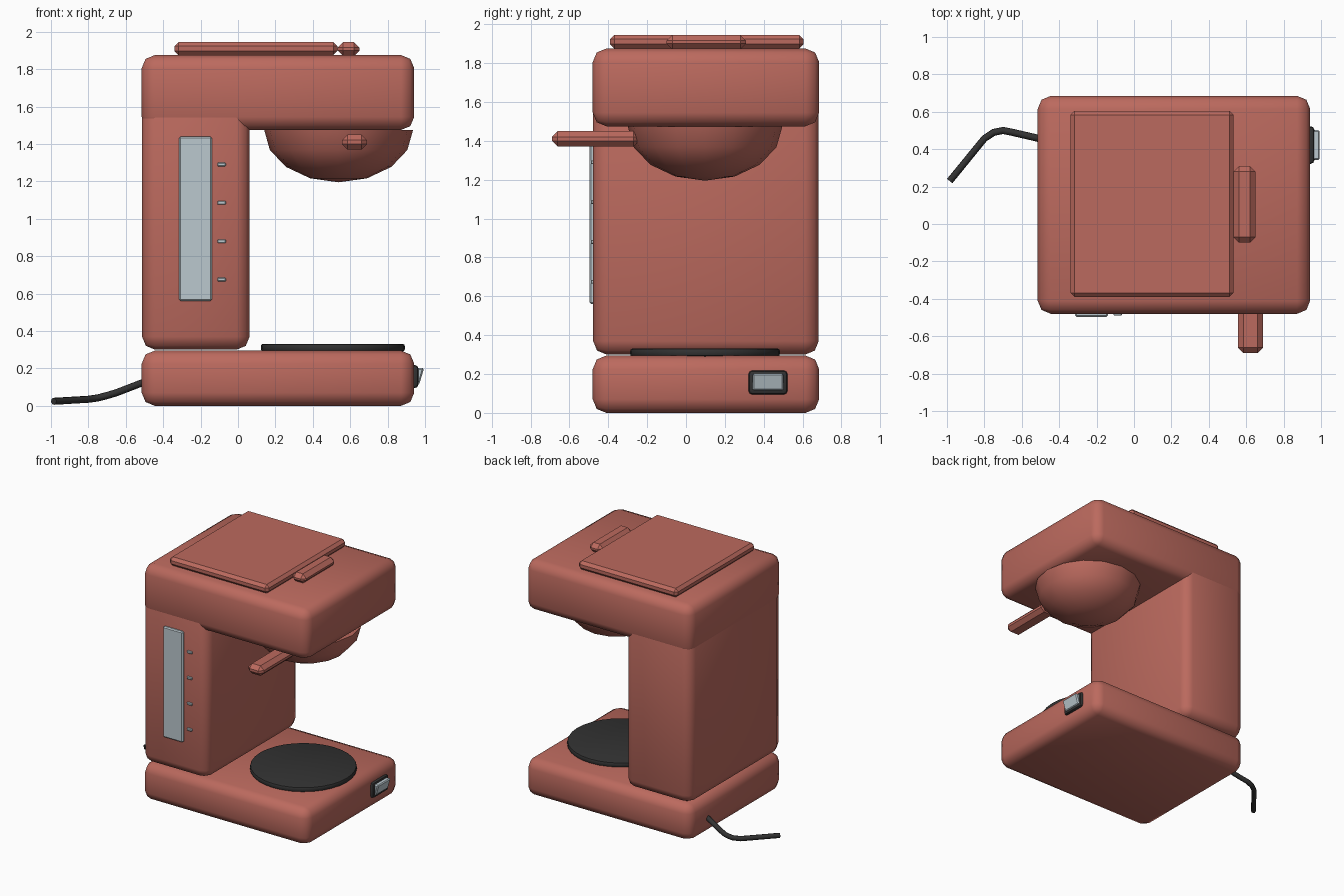
import bpy, bmesh
from math import radians
from mathutils import Vector

old = bpy.data.objects.get("Cube")
if old:
    bpy.data.objects.remove(old, do_unlink=True)


def material(name, rgb):
    m = bpy.data.materials.new(name)
    m.use_nodes = True
    m.diffuse_color = (*rgb, 1)
    m.node_tree.nodes["Principled BSDF"].inputs["Base Color"].default_value = (*rgb, 1)
    return m


RED = material("terracotta red", (0.50, 0.143, 0.112))
BLACK = material("soft black", (0.032, 0.032, 0.032))
GLASS = material("pale blue grey", (0.50, 0.58, 0.62))


def finish(name, bm, mat, bevel=0, segments=1, smooth=30):
    bmesh.ops.recalc_face_normals(bm, faces=bm.faces)
    mesh = bpy.data.meshes.new(name)
    bm.to_mesh(mesh)
    bm.free()
    mesh.materials.append(mat)
    obj = bpy.data.objects.new(name, mesh)
    bpy.context.collection.objects.link(obj)
    bpy.ops.object.select_all(action="DESELECT")
    obj.select_set(True)
    bpy.context.view_layer.objects.active = obj
    if bevel:
        mod = obj.modifiers.new("Bevel", "BEVEL")
        mod.width = bevel
        mod.segments = segments
        mod.limit_method = "ANGLE"
        bpy.ops.object.modifier_apply(modifier=mod.name)
    bpy.ops.object.shade_smooth_by_angle(angle=radians(smooth))
    return obj


def box(name, x, y, z, mat, bevel=0, segments=1, smooth=30):
    bm = bmesh.new()
    bmesh.ops.create_cube(bm, size=1)
    for v in bm.verts:
        v.co = Vector([(r[0] + r[1]) / 2 + c * (r[1] - r[0])
                       for c, r in zip(v.co, (x, y, z))])
    return finish(name, bm, mat, bevel, segments, smooth)


# Rounded housing: base, water column and overhanging head
DEPTH = (-0.48, 0.685)
box("base", (-0.515, 0.942), DEPTH, (0, 0.295), RED, 0.07, 2, 60)
box("column", (-0.513, 0.062), (-0.478, 0.683), (0.3, 1.76), RED, 0.07, 2, 60)
box("head", (-0.515, 0.942), DEPTH, (1.475, 1.875), RED, 0.07, 2, 60)

# Lid with its grip
box("lid", (-0.34, 0.532), (-0.39, 0.605), (1.875, 1.945), RED, 0.022)
box("lid_grip", (0.532, 0.65), (-0.1, 0.31), (1.87, 1.945), RED, 0.03)

# Filter basket: lower half of a flattened sphere
bm = bmesh.new()
bmesh.ops.create_uvsphere(bm, u_segments=16, v_segments=8, radius=1)
bmesh.ops.delete(bm, geom=[v for v in bm.verts if v.co.z > 0.01], context="VERTS")
bmesh.ops.holes_fill(bm, edges=[e for e in bm.edges if e.is_boundary], sides=0)
for v in bm.verts:
    v.co = Vector((0.538 + 0.398 * v.co.x, 0.098 + 0.398 * v.co.y, 1.475 + 0.28 * v.co.z))
finish("filter_basket", bm, RED, smooth=50)
box("basket_handle", (0.555, 0.69), (-0.69, -0.24), (1.37, 1.45), RED, 0.03)

# Water gauge and level marks
box("water_gauge", (-0.315, -0.14), (-0.496, -0.47), (0.56, 1.44), GLASS, 0.008)
for i in range(4):
    z = 0.675 + 0.205 * i
    box(f"level_mark_{i + 1}", (-0.11, -0.065), (-0.49, -0.47), (z - 0.01, z + 0.01), GLASS, 0.004)

# Warming plate
bm = bmesh.new()
bmesh.ops.create_cone(bm, cap_ends=True, segments=32, radius1=0.385, radius2=0.385, depth=0.04)
bmesh.ops.translate(bm, vec=(0.507, 0.098, 0.311), verts=bm.verts)
finish("warming_plate", bm, BLACK, 0.012, 2, 40)

# Power switch: dark surround and tilted rocker
box("switch_surround", (0.92, 0.964), (0.322, 0.522), (0.095, 0.218), BLACK, 0.018, 2)
bm = bmesh.new()
bmesh.ops.create_cube(bm, size=1)
for v in bm.verts:
    tilt = 0.026 if v.co.z > 0 else 0
    x = 0.969 + tilt if v.co.x > 0 else 0.94
    v.co = Vector((x, 0.422 + 0.16 * v.co.y, 0.158 + 0.088 * v.co.z))
finish("switch_rocker", bm, GLASS, 0.008)

# Power cord
path = [(-0.44, 0.44, 0.15), (-0.52, 0.46, 0.12), (-0.65, 0.49, 0.07), (-0.7, 0.5, 0.055),
        (-0.75, 0.49, 0.042), (-0.8, 0.457, 0.035), (-0.985, 0.23, 0.024)]
curve = bpy.data.curves.new("power_cord", "CURVE")
curve.dimensions = "3D"
curve.bevel_depth = 0.019
curve.bevel_resolution = 2
curve.use_fill_caps = True
spline = curve.splines.new("POLY")
spline.points.add(len(path) - 1)
for point, co in zip(spline.points, path):
    point.co = (*co, 1)
spline.use_smooth = True
curve.materials.append(BLACK)
bpy.context.collection.objects.link(bpy.data.objects.new("power_cord", curve))
